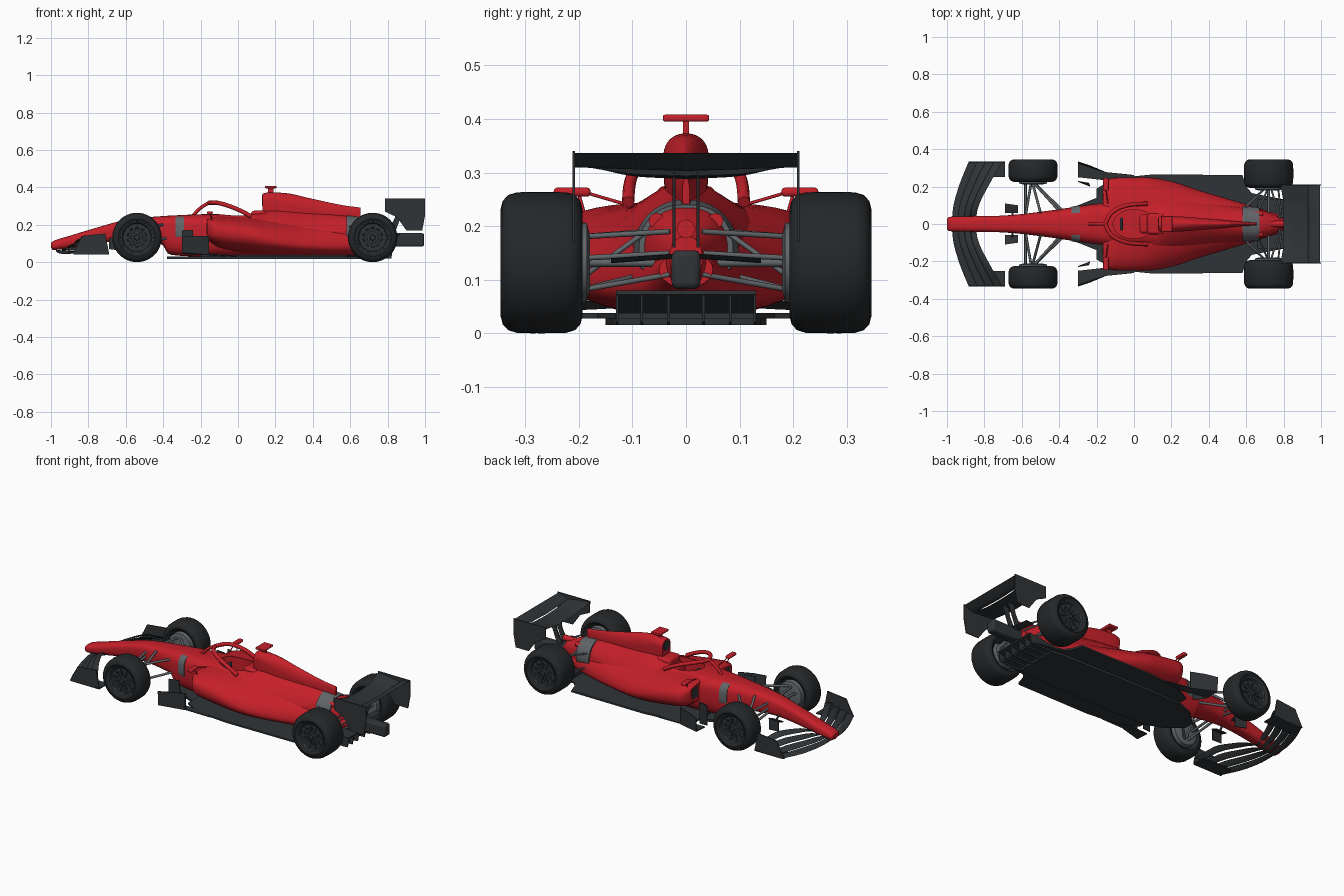
import bpy, bmesh, math
from mathutils import Vector

if "Cube" in bpy.data.objects:
    bpy.data.objects.remove(bpy.data.objects["Cube"])


def material(name, rgb):
    m = bpy.data.materials.new(name)
    m.diffuse_color = (*rgb, 1)
    m.use_nodes = True
    m.node_tree.nodes["Principled BSDF"].inputs["Base Color"].default_value = m.diffuse_color
    return m


RED = material("red_paint", (0.56, 0.014, 0.022))
DARK = material("carbon", (0.03, 0.034, 0.038))
TYRE = material("rubber", (0.018, 0.02, 0.022))
GREY = material("grey_panel", (0.12, 0.13, 0.14))


def finish(name, bm, mat, mirror=False, bevel=0):
    bmesh.ops.recalc_face_normals(bm, faces=bm.faces)
    me = bpy.data.meshes.new(name)
    bm.to_mesh(me)
    bm.free()
    me.materials.append(mat)
    ob = bpy.data.objects.new(name, me)
    bpy.context.collection.objects.link(ob)
    if bevel:
        b = ob.modifiers.new("bevel", 'BEVEL')
        b.width, b.segments = bevel, 3
    if mirror:
        m = ob.modifiers.new("mirror", 'MIRROR')
        m.use_axis = (False, True, False)
    return ob


def smooth(rows, k=5):
    """Monotone cubic interpolation between rows of numbers."""
    def tangent(i, c):
        if i in (0, len(rows) - 1):
            j = min(i, len(rows) - 2)
            return rows[j + 1][c] - rows[j][c]
        a, b = rows[i][c] - rows[i - 1][c], rows[i + 1][c] - rows[i][c]
        return 0 if a * b <= 0 else math.copysign(min(abs(a + b) / 2, 2 * abs(a), 2 * abs(b)), a)
    out = []
    for i in range(len(rows) - 1):
        for s in range(k):
            t = s / k
            out.append(tuple(
                (2*t**3 - 3*t*t + 1) * rows[i][c] + (3*t*t - 2*t**3) * rows[i+1][c]
                + (t**3 - 2*t*t + t) * tangent(i, c) + (t**3 - t*t) * tangent(i + 1, c)
                for c in range(len(rows[0]))))
    return out + [tuple(rows[-1])]


def loft(name, sections, mat, mirror=False):
    bm = bmesh.new()
    rings = [[bm.verts.new(p) for p in s] for s in sections]
    n = len(rings[0])
    for a, b in zip(rings, rings[1:]):
        for i in range(n):
            bm.faces.new((a[i], a[(i+1) % n], b[(i+1) % n], b[i]))
    bm.faces.new(rings[0])
    bm.faces.new(rings[-1])
    return finish(name, bm, mat, mirror)


def hull(name, rows, mat, n=40):
    """Rows: x, half width, bottom, widest height, top, upper and lower roundness."""
    def section(x, hw, zb, zm, zt, nt, nb):
        pts = []
        for i in range(n):
            c, s = math.cos(2*math.pi*i/n), math.sin(2*math.pi*i/n)
            e = 2 / (nt if s >= 0 else nb)
            h = zt - zm if s >= 0 else zm - zb
            pts.append((x, hw * math.copysign(abs(c)**e, c), zm + h * math.copysign(abs(s)**e, s)))
        return pts
    return loft(name, [section(*r) for r in smooth(rows)], mat)


def prism(name, polys, vec, mat, mirror=False, bevel=0):
    bm = bmesh.new()
    for pts in polys:
        a = [bm.verts.new(p) for p in pts]
        b = [bm.verts.new(Vector(p) + Vector(vec)) for p in pts]
        bm.faces.new(a)
        bm.faces.new(b)
        for i in range(len(a)):
            j = (i + 1) % len(a)
            bm.faces.new((a[i], a[j], b[j], b[i]))
    return finish(name, bm, mat, mirror, bevel)


def box(name, x0, x1, y0, y1, z0, z1, mat, mirror=False, bevel=0):
    return prism(name, [[(x0, y0, z0), (x1, y0, z0), (x1, y1, z0), (x0, y1, z0)]],
                 (0, 0, z1 - z0), mat, mirror, bevel)


def wing(name, rows, mat, mirror=False):
    """Rows: y, leading x, leading z, trailing x, trailing z, thickness."""
    shape = [(0, 0), (.12, .45), (.4, .5), (.75, .25), (1, .05), (1, -.05), (.75, -.3), (.4, -.6), (.12, -.5)]
    return loft(name, [[(xl + (xt-xl)*u, y, zl + (zt-zl)*u + v*th) for u, v in shape]
                       for y, xl, zl, xt, zt, th in smooth(rows, 4)], mat, mirror)


def tubes(name, paths, r, mat, mirror=True):
    cu = bpy.data.curves.new(name, 'CURVE')
    cu.dimensions, cu.bevel_depth, cu.bevel_resolution, cu.use_fill_caps = '3D', r, 2, True
    for side in ((1, -1) if mirror else (1,)):
        for path in paths:
            sp = cu.splines.new('POLY')
            sp.points.add(len(path) - 1)
            for p, (x, y, z) in zip(sp.points, path):
                p.co = (x, y * side, z, 1)
    cu.materials.append(mat)
    bpy.context.collection.objects.link(bpy.data.objects.new(name, cu))


# Main body, nose first
tub = hull("nose_and_tub", [
    (-1, .028, .078, .09, .103, 2.5, 2.5), (-.985, .038, .065, .09, .114, 2.5, 2.5),
    (-.9, .041, .075, .11, .141, 2.6, 2.6), (-.75, .043, .10, .15, .186, 3, 3),
    (-.6, .053, .115, .17, .226, 3, 3), (-.42, .076, .10, .17, .245, 3, 3),
    (-.36, .085, .04, .17, .249, 3, 3), (-.2, .108, .03, .17, .256, 3, 3),
    (-.05, .12, .03, .17, .258, 3, 3), (.15, .12, .03, .18, .262, 2.5, 3)], RED)
hull("tub_band", [(-.335, .092, .1, .17, .248, 3.2, 3), (-.29, .101, .1, .17, .25, 3.2, 3)], GREY)
pods = hull("sidepods", [
    (-.165, .2, .12, .18, .23, 3.5, 4), (-.14, .235, .1, .175, .238, 3, 3), (-.1, .248, .075, .17, .246, 2.6, 2.6),
    (.05, .25, .045, .145, .245, 2.1, 2.2), (.2, .228, .03, .11, .235, 1.8, 2),
    (.35, .18, .03, .09, .215, 1.8, 2), (.5, .135, .03, .085, .195, 2, 2),
    (.65, .09, .04, .09, .18, 2, 2), (.78, .05, .085, .12, .15, 2, 2)], RED)
hull("engine_cover", [
    (.1, .14, .1, .2, .265, 1.6, 2), (.2, .145, .08, .17, .29, 1.35, 2), (.4, .115, .06, .15, .27, 1.4, 2),
    (.6, .085, .06, .15, .245, 2, 2), (.66, .08, .06, .15, .237, 2.4, 2), (.8, .03, .085, .14, .18, 2.5, 2)], RED)
hull("air_intake_spine", [
    (.13, .038, .24, .33, .366, 2.2, 3), (.17, .042, .22, .33, .373, 2.2, 3), (.25, .04, .2, .31, .37, 2, 3),
    (.4, .028, .2, .28, .338, 1.8, 2), (.55, .014, .2, .26, .306, 1.8, 2), (.655, .007, .22, .26, .292, 2, 2)], RED)
hull("intake_mouth", [(.127, .028, .3, .33, .358, 2.2, 2.2), (.135, .028, .3, .33, .358, 2.2, 2.2)], DARK)
hull("rear_band", [(.58, .098, .07, .15, .25, 2.1, 2), (.67, .088, .07, .15, .24, 2.4, 2)], GREY)
box("sidepod_inlet", -.168, -.16, .125, .18, .15, .212, DARK, True, .003)

# Cockpit opening, cut through tub and pods
cutter = prism("cockpit_cutter", [[(.112 * math.cos(a), .078 * math.sin(a), .14)
                                   for a in [2*math.pi*i/32 for i in range(32)]]], (0, 0, .3), RED)
for ob in (tub, pods):
    b = ob.modifiers.new("cockpit", 'BOOLEAN')
    b.operation, b.object, b.solver = 'DIFFERENCE', cutter, 'EXACT'
    bpy.context.view_layer.objects.active = ob
    bpy.ops.object.modifier_apply(modifier="cockpit")
bpy.data.objects.remove(cutter)
box("seat", .03, .1, -.05, .05, .14, .235, RED, bevel=.015)
box("headrest", .07, .16, -.055, .055, .22, .275, RED, bevel=.015)
box("steering_wheel", -.075, -.06, -.035, .035, .19, .235, DARK, bevel=.006)

# Halo hoop, mirrors and roof camera
hoop = smooth([(.07, .108, .245), (.02, .106, .272), (-.05, .096, .301), (-.12, .06, .318), (-.155, 0, .318)], 5)
tubes("halo_hoop", [hoop], .0115, RED)
tubes("halo_pillar", [smooth([(-.155, 0, .318), (-.2, 0, .29), (-.24, 0, .25)], 4)], .009, RED, False)
box("mirror", -.165, -.135, .178, .247, .255, .272, RED, True, .007)
tubes("mirror_stalk", [[(-.15, .2, .26), (-.14, .19, .225)], [(-.15, .185, .262), (-.14, .11, .24)]], .003, RED)
box("camera_stem", .16, .19, -.006, .006, .36, .4, RED)
box("camera_bar", .145, .205, -.043, .043, .395, .408, RED, bevel=.004)

# Floor, stepped underside and diffuser
half = [(-.2, .19), (-.1, .245), (.1, .265), (.58, .262), (.6, .2), (.63, .165), (.8, .132)]
prism("floor", [[(x, y, .028) for x, y in half] + [(x, -y, .028) for x, y in reversed(half)]], (0, 0, .01), DARK)
step = [(-.38, .03), (-.3, .1), (-.2, .14), (0, .15), (.6, .14), (.68, .13)]
prism("step_plane", [[(x, y, .016) for x, y in step] + [(x, -y, .016) for x, y in reversed(step)]], (0, 0, .014), DARK)
prism("diffuser_roof", [[(.66, -.13, .03), (.66, -.13, .06), (.83, -.13, .08), (.83, -.13, .072)]], (0, .26, 0), DARK)
prism("diffuser_fence", [[(.66, y, .016), (.82, y, .02), (.83, y, .08), (.66, y, .06)] for y in (.03, .08, .126)],
      (0, .005, 0), DARK, True)

# Barge boards ahead of the sidepods
prism("barge_board", [[(-.3, .325, .05), (-.3, .33, .135), (-.235, .308, .14), (-.155, .275, .14), (-.155, .275, .04)],
                      [(-.3, .225, .05), (-.3, .225, .17), (-.24, .215, .172), (-.235, .2, .035)]],
      (0, .005, 0), DARK, True)
prism("barge_foot", [[(-.3, .25, .046), (-.3, .328, .05), (-.155, .278, .04), (0, .262, .03), (0, .23, .03), (-.12, .23, .035)]],
      (0, 0, .006), DARK, True)

# Front wing: four close-set elements following one swept outline
LE = [(.0, -.975, .06), (.1, -.965, .052), (.22, -.93, .046), (.33, -.885, .05)]
TE = [(.0, -.85, .075), (.1, -.83, .125), (.22, -.77, .138), (.33, -.705, .085)]
for i in range(4):
    f0, f1 = i * .25, i * .25 + .255
    rows = []
    for (y, xl, zl), (_, xt, zt) in zip(LE, TE):
        rows.append((y, xl + (xt-xl)*f0, zl + (zt-zl)*f0**1.4 + .005*i,
                     xl + (xt-xl)*f1, zl + (zt-zl)*f1**1.4, .009))
    wing(f"front_wing_element_{i + 1}", rows, DARK, True)
prism("front_wing_endplate", [[(-.885, .328, .045), (-.86, .328, .09), (-.835, .328, .14), (-.71, .328, .153), (-.69, .328, .05)]],
      (0, .006, 0), DARK, True)
box("front_wing_footplate", -.88, -.69, .25, .334, .042, .048, DARK, True)
prism("nose_vane", [[(-.69, .06, .11), (-.62, .06, .11), (-.62, .1, .125), (-.69, .11, .125)]], (0, 0, .006), DARK, True)
prism("nose_vane_side", [[(-.69, .1, .07), (-.62, .09, .06), (-.62, .09, .13), (-.69, .1, .13)]], (0, .005, 0), DARK, True)
tubes("nose_vane_bracket", [[(-.65, .03, .15), (-.65, .07, .115)]], .006, DARK)

# Rear wing with endplates, pylons and crash structure
wing("rear_wing_main", [(0, .80, .30, .935, .293, .016), (.1, .80, .305, .935, .297, .014), (.17, .79, .322, .935, .308, .012),
                        (.21, .785, .33, .935, .315, .012)], DARK, True)
wing("rear_wing_flap", [(0, .93, .304, .995, .336, .01), (.21, .93, .312, .995, .336, .01)], DARK, True)
prism("rear_wing_endplate", [[(.785, .207, .34), (1, .207, .34), (1, .207, .25), (.985, .207, .17), (.9, .207, .17),
                              (.85, .207, .24), (.787, .207, .27)]], (0, .005, 0), DARK, True)
prism("wing_pylon", [[(.8, .02, .16), (.84, .02, .16), (.87, .02, .24), (.9, .02, .3), (.85, .02, .3), (.84, .02, .24)]],
      (0, .005, 0), DARK, True)
box("crash_structure", .78, .995, -.027, .027, .083, .155, DARK, bevel=.012)
wing("lower_beam", [(0, .82, .143, .87, .15, .006), (.14, .81, .133, .86, .14, .006)], DARK, True)
tubes("central_exhaust", [[(.72, 0, .195), (.81, 0, .195)]], .018, RED, False)
tubes("side_exhaust", [[(.62, .055, .21), (.69, .055, .21)]], .015, RED)


# Wheels: turned tyre and rim, spokes and inner brake drum
def wheel(label, cx, y0, y1, seg=48):
    cz, w = .132, y1 - y0

    def turned(name, prof, mat):
        loft(label + name, [[(cx + r*math.cos(2*math.pi*i/seg), y, cz + r*math.sin(2*math.pi*i/seg))
                             for i in range(seg)] for y, r in prof], mat, True)
    turned("_tyre", [(y0 + .03, .07), (y0 + .008, .085), (y0, .1), (y0 + .004, .115), (y0 + .014, .126), (y0 + .03, .131),
                     (y0 + w/2, .132), (y1 - .03, .131), (y1 - .014, .126), (y1 - .004, .115), (y1, .1), (y1 - .006, .087),
                     (y1 - .03, .08), (y1 - .032, .03)], TYRE)
    turned("_rim", [(y1 - .03, .0865), (y1 - .005, .0865), (y1 - .007, .079), (y1 - .02, .072), (y1 - .02, .055),
                    (y1 - .026, .048), (y1 - .026, .02)], DARK)
    turned("_hub", [(y1 - .03, .03), (y1 - .02, .028), (y1 - .018, .016), (y1 - .01, .013)], DARK)
    turned("_brake_drum", [(y0 + .04, .078), (y0 - .008, .074), (y0 - .014, .05), (y0 - .014, .02)], GREY)
    spokes = []
    for k in range(10):
        a = 2 * math.pi * k / 10
        spokes.append([(cx + r*math.cos(a + d), y1 - .026, cz + r*math.sin(a + d))
                       for r, d in ((.022, -.25), (.075, -.13), (.075, .13), (.022, .25))])
    prism(label + "_spokes", spokes, (0, .01, 0), DARK, True)


wheel("front_wheel", -.54, .225, .346)
wheel("rear_wheel", .72, .193, .346)

# Suspension arms
tubes("front_suspension", [
    [(-.58, .045, .19), (-.55, .22, .18)], [(-.4, .07, .2), (-.535, .22, .18)],
    [(-.58, .045, .135), (-.55, .22, .085)], [(-.38, .07, .13), (-.535, .22, .085)],
    [(-.5, .06, .22), (-.54, .21, .1)], [(-.58, .05, .16), (-.58, .22, .15)]], .007, GREY)
tubes("rear_suspension", [
    [(.58, .07, .19), (.71, .2, .18)], [(.78, .03, .19), (.73, .2, .18)],
    [(.58, .08, .11), (.71, .2, .08)], [(.78, .03, .11), (.73, .2, .08)],
    [(.66, .06, .2), (.72, .2, .1)], [(.79, .02, .15), (.77, .2, .14)]], .005, GREY)
tubes("drive_shaft", [[(.72, .03, .132), (.72, .2, .132)]], .008, GREY)

bpy.ops.object.select_all(action='DESELECT')
for ob in bpy.context.scene.objects:
    if ob.type == 'MESH':
        ob.select_set(True)
        bpy.context.view_layer.objects.active = ob
bpy.ops.object.shade_smooth_by_angle(angle=math.radians(35))
